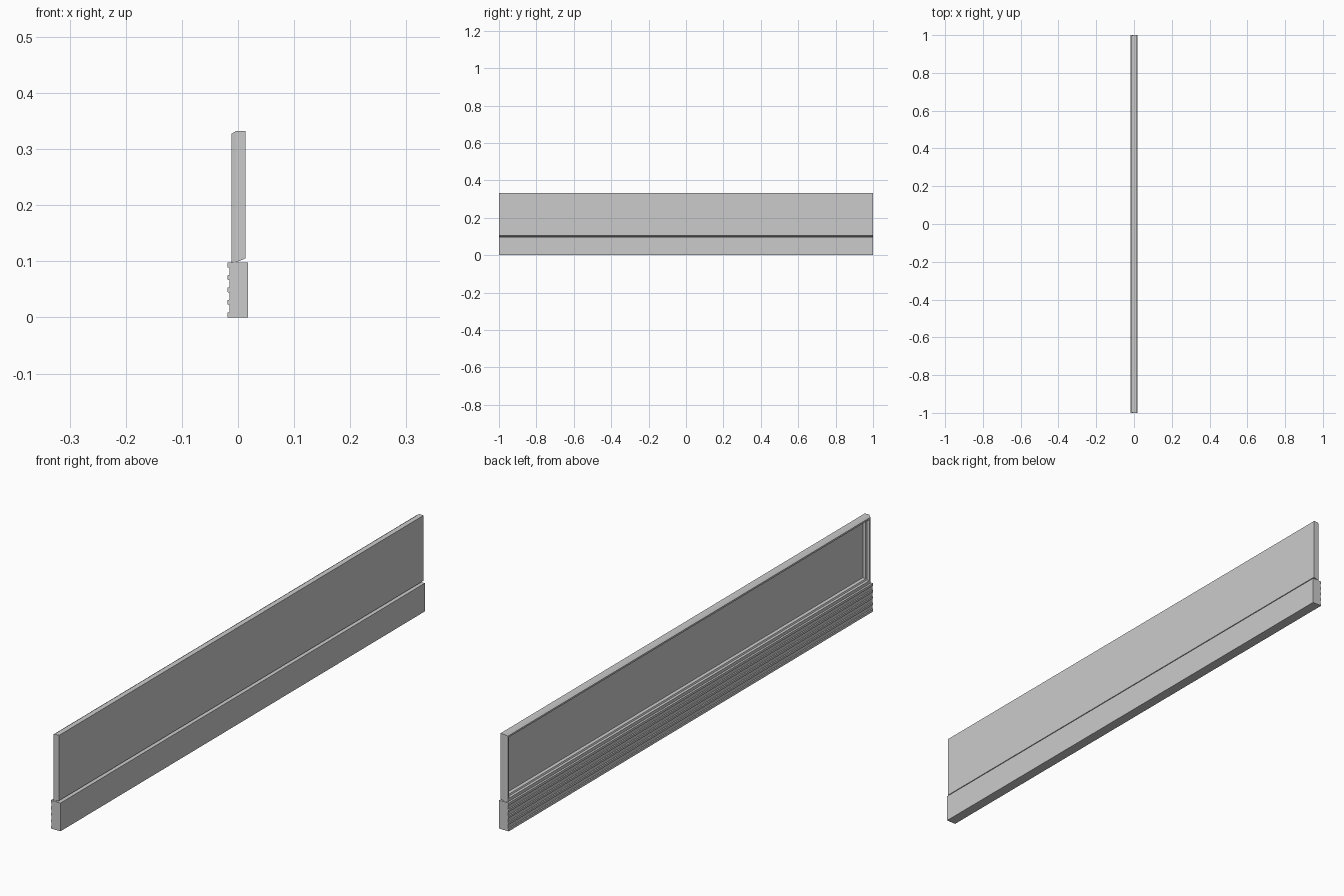
import bpy, bmesh

if "Cube" in bpy.data.objects:
    bpy.data.objects.remove(bpy.data.objects["Cube"])


def finish(bm, name):
    bmesh.ops.recalc_face_normals(bm, faces=bm.faces)
    mesh = bpy.data.meshes.new(name)
    bm.to_mesh(mesh)
    bm.free()
    obj = bpy.data.objects.new(name, mesh)
    bpy.context.collection.objects.link(obj)
    return obj


def bridge(bm, a, b):
    n = len(a)
    for i in range(n):
        j = (i + 1) % n
        bm.faces.new((a[i], a[j], b[j], b[i]))


# Ribbed plinth: side profile with five horizontal ribs, extruded along y
BASE_H, RIB_H, RIBS = 0.098, 0.0095, 5
pitch = (BASE_H - RIB_H) / (RIBS - 1)
profile = [(0.018, BASE_H), (0.018, 0.0)]
for i in range(RIBS):
    z = i * pitch
    low = z if i == 0 else z + 0.001
    high = z + RIB_H if i == RIBS - 1 else z + RIB_H - 0.001
    if i > 0:
        profile.append((-0.0155, z))
    profile += [(-0.019, low), (-0.019, high)]
    if i < RIBS - 1:
        profile.append((-0.0155, z + RIB_H))
bm = bmesh.new()
ends = [[bm.verts.new((x, y, z)) for x, z in profile] for y in (-1, 1)]
bridge(bm, *ends)
for end in ends:
    bm.faces.new(end)
finish(bm, "ribbed_plinth")

# Framed panel: concentric rectangles of a moulding (x, inset, bottom height)
TOP = 0.332
steps = [
    (0.013, 0.0, 0.105),     # flat rear edge, lifted off the plinth
    (-0.004, 0.0, 0.098),    # outer side
    (-0.012, 0.005, 0.098),  # outer chamfer
    (-0.012, 0.011, 0.109),  # frame face
    (-0.005, 0.013, 0.111),  # moulding step
    (-0.003, 0.018, 0.116),
    (0.007, 0.020, 0.118),   # recessed panel
]
bm = bmesh.new()
loops = []
for x, inset, low in steps:
    y = 1 - inset
    loops.append([bm.verts.new((x, *p)) for p in
                  ((-y, low), (y, low), (y, TOP - inset), (-y, TOP - inset))])
for a, b in zip(loops, loops[1:]):
    bridge(bm, a, b)
bm.faces.new(loops[0])
bm.faces.new(loops[-1])
finish(bm, "framed_panel")
